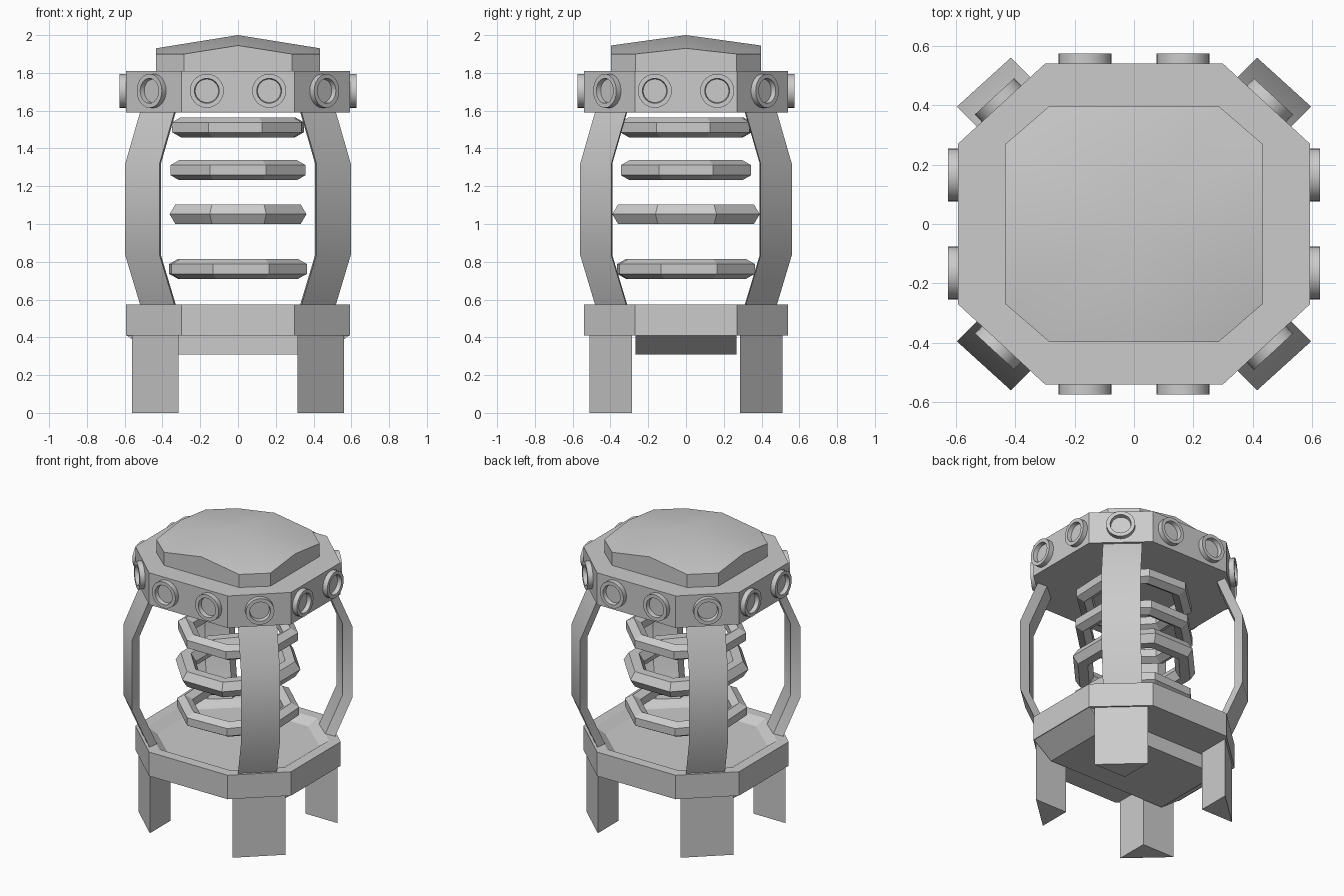
import bpy
import math
from mathutils import Matrix, Vector

cube = bpy.data.objects.get("Cube")
if cube:
    bpy.data.objects.remove(cube, do_unlink=True)

grey = bpy.data.materials.new("plain_grey")
grey.use_nodes = True
colour = (0.6, 0.6, 0.6, 1)
grey.diffuse_color = colour
grey.node_tree.nodes["Principled BSDF"].inputs["Base Color"].default_value = colour


def make(name, verts, faces, smooth=None):
    mesh = bpy.data.meshes.new(name)
    mesh.from_pydata(verts, [], faces)
    mesh.materials.append(grey)
    ob = bpy.data.objects.new(name, mesh)
    bpy.context.collection.objects.link(ob)
    bpy.ops.object.select_all(action="DESELECT")
    ob.select_set(True)
    bpy.context.view_layer.objects.active = ob
    bpy.ops.object.mode_set(mode="EDIT")
    bpy.ops.mesh.select_all(action="SELECT")
    bpy.ops.mesh.normals_make_consistent(inside=False)
    bpy.ops.object.mode_set(mode="OBJECT")
    if smooth:
        bpy.ops.object.shade_smooth_by_angle(angle=math.radians(smooth))
    return ob


def loft(name, rings, smooth=None, closed=False):
    """Skin a stack of equal point loops, capped or joined end to end."""
    n, m = len(rings[0]), len(rings)
    verts = [p for ring in rings for p in ring]
    faces = [(r * n + i, r * n + (i + 1) % n,
              (r + 1) % m * n + (i + 1) % n, (r + 1) % m * n + i)
             for r in range(m if closed else m - 1) for i in range(n)]
    if not closed:
        faces += [tuple(range(n)), tuple(range((m - 1) * n, m * n))]
    return make(name, verts, faces, smooth)


def octagon(x, y, cx, cy, z):
    """Rectangle with cut corners: half sizes x, y; corner points at cx, cy."""
    return [(x, -cy, z), (x, cy, z), (cx, y, z), (-cx, y, z),
            (-x, cy, z), (-x, -cy, z), (-cx, -y, z), (cx, -y, z)]


def body(z, inset=0.0):
    return octagon(0.593 - inset, 0.54 - inset, 0.3 - inset * 0.4, 0.27 - inset * 0.4, z)


# Head collar and base tray with a shallow sunken floor
loft("head_collar", [body(1.59), body(1.81)])
loft("base_tray", [body(0.41), body(0.575), body(0.575, 0.07), body(0.535, 0.13)])

# Tapered keel under the base
loft("base_keel", [[(sx * x, sy * 0.268, z) for sx, sy in ((1, 1), (-1, 1), (-1, -1), (1, -1))]
                   for x, z in ((0.59, 0.411), (0.45, 0.31))])

# Domed cap: rim rises at the middle of each side
low = octagon(0.435, 0.397, 0.285, 0.268, 1.8)
rim = []
for i, p in enumerate(low):
    rim.append((p[0], p[1], 1.9))
    if i % 2 == 0:
        q = low[(i + 1) % 8]
        rim.append(((p[0] + q[0]) / 2, (p[1] + q[1]) / 2, 1.93 if i % 4 == 0 else 1.945))
n = len(rim)
verts = [(p[0], p[1], 1.8) for p in rim] + rim + [(0, 0, 2)]
faces = [tuple(range(n))]
for i in range(n):
    j = (i + 1) % n
    faces += [(i, j, n + j, n + i), (n + i, n + j, 2 * n)]
make("domed_cap", verts, faces, 35)

# Corner legs (triangular) and bowed corner struts
for sx, fx in ((1, "left"), (-1, "right")):
    for sy, fy in ((-1, "front"), (1, "back")):
        tri = [(0.56, 0.285), (0.315, 0.51), (0.315, 0.285)]
        loft(f"{fy}_{fx}_leg", [[(sx * x, sy * y, z) for x, y in tri] for z in (0.0, 0.42)])
        section = [(0.597, 0.395), (0.415, 0.56), (0.408, 0.49), (0.525, 0.39)]
        loft(f"{fy}_{fx}_strut",
             [[(sx * (x - d), sy * (y - d), z) for x, y in section]
              for d, z in ((0.083, 0.55), (0.078, 0.575), (0, 0.835),
                           (0, 1.32), (0.078, 1.59), (0.083, 1.61))], 30)

# Coil rings: octagonal hoops with a hexagonal section
hoops = [(0.762, 0.365, 0.365, 25), (1.052, 0.362, 0.39, 22.5),
         (1.285, 0.365, 0.352, 22.5), (1.512, 0.35, 0.35, 20)]
for k, (z, rx, ry, turn) in enumerate(hoops):
    rings = []
    for i in range(8):
        a = math.radians(turn + i * 45)
        ring = []
        for j in range(6):
            b = math.radians(j * 60 + 30 * (k != 1))
            tube = 0.053 if k != 1 else 0.06
            off = (math.cos(b) - 1) * tube
            ring.append(((rx + off) * math.cos(a) / math.cos(math.pi / 8),
                         (ry + off) * math.sin(a) / math.cos(math.pi / 8),
                         z + tube * math.sin(b)))
        rings.append(ring)
    loft(f"coil_ring_{k + 1}", rings, None, True)


# Round portholes: raised rim around a recessed lens
def porthole(name, x, y, nx, ny):
    out = Vector((nx, ny, 0)).normalized()
    side = Vector((-out.y, out.x, 0))
    frame = Matrix((side, Vector((0, 0, 1)), out)).transposed()
    profile = [(0.09, -0.02), (0.09, 0.034), (0.066, 0.034), (0.062, 0.006)]
    loft(name, [[Vector((x, y, 1.705)) + frame @ Vector((r * math.cos(t), r * math.sin(t), h))
                 for t in (math.tau * i / 24 for i in range(24))]
                for r, h in profile], 35)


for s in (1, -1):
    for c in (1, -1):
        tag = ("left" if s > 0 else "right") + ("_back" if c > 0 else "_front")
        porthole(f"{tag}_side_porthole", s * 0.593, c * 0.165, s, 0)
        porthole(f"{tag}_face_porthole", s * 0.165, c * 0.54, 0, c)
        porthole(f"{tag}_corner_porthole", s * 0.4465, c * 0.405, s * 0.27, c * 0.293)
